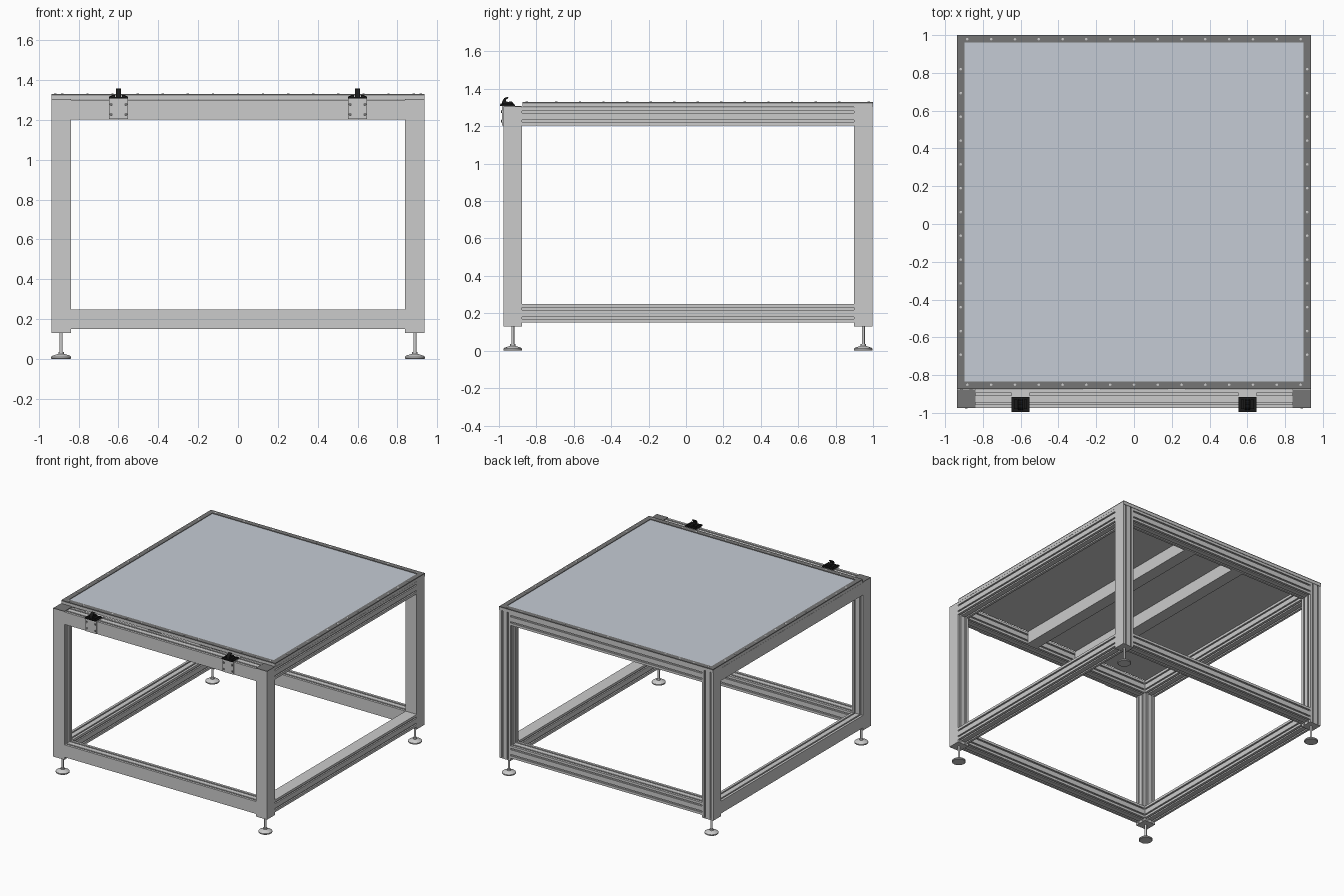
import bpy, bmesh, math
from mathutils import Vector

if "Cube" in bpy.data.objects:
    bpy.data.objects.remove(bpy.data.objects["Cube"])

W = 0.098   # side of the slotted square profile


def material(name, rgb):
    m = bpy.data.materials.new(name)
    m.diffuse_color = (*rgb, 1)
    m.use_nodes = True
    m.node_tree.nodes["Principled BSDF"].inputs["Base Color"].default_value = m.diffuse_color
    return m


BLACK = material("black", (0.01, 0.01, 0.01))
DARK = material("dark_trim", (0.18, 0.18, 0.18))
PANE = material("pane", (0.56, 0.60, 0.66))


def finish(name, bm, mat=None, smooth=False):
    bmesh.ops.recalc_face_normals(bm, faces=bm.faces)
    me = bpy.data.meshes.new(name)
    bm.to_mesh(me)
    bm.free()
    ob = bpy.data.objects.new(name, me)
    bpy.context.collection.objects.link(ob)
    if mat:
        me.materials.append(mat)
    if smooth:
        bpy.ops.object.select_all(action='DESELECT')
        ob.select_set(True)
        bpy.context.view_layer.objects.active = ob
        bpy.ops.object.shade_smooth_by_angle(angle=math.radians(35))
    return ob


def extrude(name, outline, axis, a, b, mat=None):
    """Extrude a 2D outline along an axis from a to b."""
    put = {'x': lambda p, t: (t, p[0], p[1]),
           'y': lambda p, t: (p[0], t, p[1]),
           'z': lambda p, t: (p[0], p[1], t)}[axis]
    bm = bmesh.new()
    face = bm.faces.new([bm.verts.new(put(p, a)) for p in outline])
    ext = bmesh.ops.extrude_face_region(bm, geom=[face])
    shift = Vector(put((0, 0), b - a))
    bmesh.ops.translate(bm, vec=shift, verts=[v for v in ext['geom'] if isinstance(v, bmesh.types.BMVert)])
    return finish(name, bm, mat)


def box(name, x, y, z, mat=None):
    return extrude(name, [(x[0], y[0]), (x[1], y[0]), (x[1], y[1]), (x[0], y[1])], 'z', *z, mat)


def profile(name, axis, c, a, b, sides):
    """Square beam centred on c; sides lists slotted faces in order -v, +u, +v, -u."""
    h, pts = W / 2, []
    slot = [(-.0055, 0), (-.0055, .005), (-.008, .005), (-.008, .014),
            (.008, .014), (.008, .005), (.0055, .005), (.0055, 0)]
    for i in range(4):
        side = [(-h, -h)]
        if sides[i] == '1':
            side += [(s + t, -h + d) for s in (-W / 4, W / 4) for t, d in slot]
        for _ in range(i):
            side = [(-q, p) for p, q in side]
        pts += side
    return extrude(name, [(c[0] + p, c[1] + q) for p, q in pts], axis, a, b)


def lathe(bm, pts, loc, n=24, axis='z'):
    """Revolve (radius, height) points and add them to bm."""
    rings = []
    for r, t in pts:
        ring = []
        for k in range(n):
            u, v = r * math.cos(k * math.tau / n), r * math.sin(k * math.tau / n)
            p = (u, v, t) if axis == 'z' else (u, -t, v)
            ring.append(bm.verts.new(Vector(p) + Vector(loc)))
        rings.append(ring)
    for r0, r1 in zip(rings, rings[1:]):
        for k in range(n):
            bm.faces.new((r0[k], r0[(k + 1) % n], r1[(k + 1) % n], r1[k]))
    bm.faces.new(rings[0][::-1])
    bm.faces.new(rings[-1])


LX, FY, BY = 0.888, -0.926, 0.948
Z0, Z1 = 0.135, 1.302

# Legs with levelling feet
for sx, side in ((-1, "left"), (1, "right")):
    for y, end in ((FY, "front"), (BY, "back")):
        tag = f"{end}_{side}"
        profile(f"{tag}_leg", 'z', (sx * LX, y), Z0, Z1, '0110' if sx < 0 else '0011')
        x = sx * LX
        box(f"{tag}_leg_end_plate", (x - W / 2, x + W / 2), (y - W / 2, y + W / 2), (Z0 - .005, Z0))
        if end == "front":
            box(f"{tag}_leg_cap", (x - W / 2, x + W / 2), (y - W / 2, y + W / 2), (Z1, Z1 + .004), DARK)
        bm = bmesh.new()
        lathe(bm, [(.046, 0), (.05, .003), (.05, .011), (.044, .016), (.02, .024), (.014, .026),
                   (.014, .036), (.008, .036), (.008, Z0)], (x, y, 0), 32)
        finish(f"{tag}_foot", bm, smooth=True)

# Horizontal rails, lower and upper
xi, y0, y1 = LX - W / 2, FY + W / 2, BY - W / 2
for z, level in ((0.2, "lower"), (1.252, "upper")):
    profile(f"{level}_front_rail", 'x', (FY, z), -xi, xi, '1110')
    profile(f"{level}_back_rail", 'x', (BY, z), -xi, xi, '1110')
    profile(f"{level}_left_rail", 'y', (-LX, z), y0, y1, '1110')
    profile(f"{level}_right_rail", 'y', (LX, z), y0, y1, '1101')

# Two beams carrying the table top
for sx, side in ((-1, "left"), (1, "right")):
    profile(f"{side}_support_beam", 'y', (sx * 0.225, 1.252), y0, y1, '0000')

# Table top: plate, pane and raised border
px, py0, py1 = 0.937, -0.874, 1.0
bw = 0.04
box("table_plate", (-px, px), (py0, py1), (Z1, 1.322))
box("table_pane", (-px + bw, px - bw), (py0 + bw, py1 - bw), (1.322, 1.326), PANE)
for s, side in ((-1, "left"), (1, "right")):
    xs = sorted((s * px, s * (px - bw)))
    box(f"{side}_border", xs, (py0, py1), (1.322, 1.33), DARK)
for a, end in ((py0, "front"), (py1 - bw, "back")):
    box(f"{end}_border", (-px + bw, px - bw), (a, a + bw), (1.322, 1.33), DARK)

# Border screws
bm = bmesh.new()
head = [(.007, 0), (.007, .001), (.004, .002)]
for i in range(15):
    t = -0.882 + i * 0.126
    for y in (py0 + .022, py1 - .022):
        lathe(bm, head, (t, y, 1.33), 10)
    if 0 < i < 14:
        for x in (-px + .02, px - .02):
            lathe(bm, head, (x, t + .063, 1.33), 10)
finish("border_screws", bm)

# Hinge stops on the front rail
front = FY - W / 2
for x, side in ((-0.6, "left"), (0.6, "right")):
    # bent bracket
    f = front
    extrude(f"{side}_bracket", [(f, 1.205), (f, Z1), (-.88, Z1), (-.88, Z1 + .006),
                                (f - .008, Z1 + .006), (f - .008, 1.205)], 'x', x - .048, x + .048)
    bm = bmesh.new()
    for dx in (-.037, .037):
        for z in (1.228, 1.278):
            lathe(bm, [(.008, 0), (.008, .004), (.005, .006)], (x + dx, f - .008, z), 12, 'y')
    finish(f"{side}_bracket_screws", bm, DARK)
    # black base, side blocks and hooked finger
    box(f"{side}_stop_base", (x - .048, x + .048), (-.995, -.915), (Z1 + .006, Z1 + .014), BLACK)
    for s, part in ((-1, "outer"), (1, "inner")):
        box(f"{side}_stop_{part}_block", (x + s * .026 - .008, x + s * .026 + .008),
            (-.98, -.93), (Z1 + .014, Z1 + .022), BLACK)
    extrude(f"{side}_stop_hook", [(-.985, 1.316), (-.982, 1.335), (-.972, 1.35), (-.955, 1.358),
                                  (-.948, 1.352), (-.962, 1.342), (-.962, 1.334), (-.95, 1.33),
                                  (-.935, 1.334), (-.926, 1.328), (-.926, 1.316)],
            'x', x - .013, x + .013, BLACK)
    bm = bmesh.new()
    for dx in (-.04, .04):
        for y in (-.985, -.925):
            lathe(bm, [(.006, 0), (.006, .005)], (x + dx, y, Z1 + .014), 10)
    finish(f"{side}_stop_bolts", bm, BLACK)
